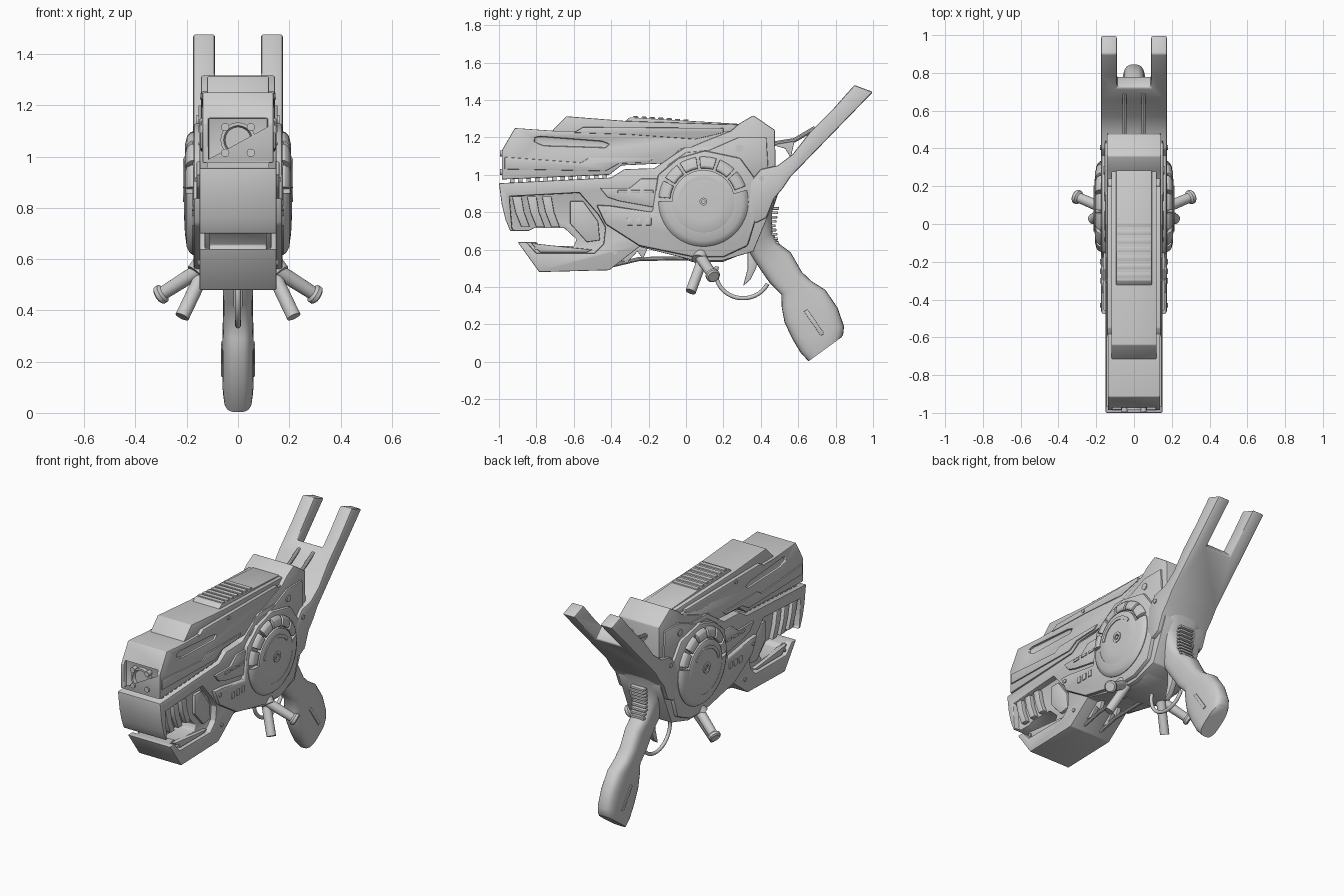
import bpy, bmesh
from math import sin, cos, pi, radians, copysign
from mathutils import Vector


def finish(ob, bevel=0.0, cuts=(), angle=35):
    bpy.ops.object.select_all(action='DESELECT')
    ob.select_set(True)
    bpy.context.view_layer.objects.active = ob
    for c in cuts:
        m = ob.modifiers.new("cut", 'BOOLEAN')
        m.object, m.operation, m.solver = c, 'DIFFERENCE', 'EXACT'
        bpy.ops.object.modifier_apply(modifier=m.name)
        bpy.data.objects.remove(c)
    if bevel:
        m = ob.modifiers.new("bevel", 'BEVEL')
        m.width, m.segments, m.limit_method = bevel, 2, 'ANGLE'
        bpy.ops.object.modifier_apply(modifier=m.name)
    bpy.ops.object.shade_smooth_by_angle(angle=radians(angle))
    return ob


def to_object(bm, name):
    bmesh.ops.recalc_face_normals(bm, faces=bm.faces)
    me = bpy.data.meshes.new(name)
    bm.to_mesh(me)
    bm.free()
    ob = bpy.data.objects.new(name, me)
    bpy.context.collection.objects.link(ob)
    return ob


def grid_skin(bm, rings):
    """Skin closed rings of points, capping both ends."""
    vs = [[bm.verts.new(p) for p in r] for r in rings]
    n = len(vs[0])
    for a, b in zip(vs, vs[1:]):
        for i in range(n):
            bm.faces.new((a[i], a[(i + 1) % n], b[(i + 1) % n], b[i]))
    bm.faces.new(vs[0])
    bm.faces.new(vs[-1])


def plate(name, pts, x0, x1=None, bevel=0.005, cuts=(), raw=False):
    """Side profile (y, z) extruded in x: centred if x1 is None, else mirrored pair."""
    bm = bmesh.new()
    spans = [(-x0, x0)] if x1 is None else [(x0, x1), (-x0, -x1)]
    for a, b in spans:
        grid_skin(bm, [[(x, y, z) for y, z in pts] for x in (a, b)])
    ob = to_object(bm, name)
    if raw:
        ob.hide_render = True
        return ob
    return finish(ob, bevel, cuts)


def rect(y, z, hy, hz):
    return [(y - hy, z - hz), (y + hy, z - hz), (y + hy, z + hz), (y - hy, z + hz)]


def sector(bm, prof, a0, a1, c=(0.093, 0.857), n=40):
    """Lathe a closed (r, x) profile about the x axis, on both sides."""
    for s in (1, -1):
        rings = []
        for i in range(n + 1):
            a = radians(a0 + (a1 - a0) * i / n)
            rings.append([(s * x, c[0] + r * cos(a), c[1] + r * sin(a)) for r, x in prof])
        grid_skin(bm, rings)


def tube(name, stations, n=20, mirror=True):
    """Round bar through (point, radius) stations along a straight or bent path."""
    bm = bmesh.new()
    for s in ((1, -1) if mirror else (1,)):
        P = [Vector((p[0] * s, p[1], p[2])) for p, _ in stations]
        rings = []
        for i, p in enumerate(P):
            d = (P[min(i + 1, len(P) - 1)] - P[max(i - 1, 0)]).normalized()
            u = d.cross(Vector((0.3, 0.9, 0.1)) if abs(d.x) > .8 else Vector((1, 0, 0))).normalized()
            v = d.cross(u)
            r = stations[i][1]
            rings.append([p + r * (cos(2 * pi * k / n) * u + sin(2 * pi * k / n) * v) for k in range(n)])
        grid_skin(bm, rings)
    return finish(to_object(bm, name))


# Upper barrel with side slot and square muzzle recess
slot = plate("slot_cut", [(-.81, 1.2), (-.78, 1.205), (-.45, 1.18), (-.41, 1.165),
                          (-.43, 1.145), (-.76, 1.155), (-.81, 1.175)], .125, .2, raw=True)
muzzle_cut = plate("muzzle_cut", rect(-1.0, 1.065, .04, .085), .115, raw=True)
plate("upper_barrel", [(-.985, .975), (-.985, 1.13), (-.915, 1.25), (-.7, 1.235), (.3, 1.235), (.3, 1.0),
                       (0, 1.0), (-.14, 1.06), (-.345, 1.05), (-.41, 1.0)], .138, cuts=[slot, muzzle_cut])
plate("barrel_ridge", [(-.73, 1.22), (-.64, 1.313), (-.31, 1.287), (.29, 1.268), (.29, 1.2)], .12)
plate("top_rail", [(-.345, 1.27), (-.3, 1.308), (.29, 1.272), (.29, 1.22)], .095)
for i in range(7):
    y = -.27 + i * .045
    plate("rail_slat", rect(y, 1.303 - (y + .3) * .06, .014, .012), .09, bevel=.003)
plate("barrel_side_strip", [(-.97, 1.03), (-.97, 1.095), (-.56, 1.065), (-.52, 1.09), (-.17, 1.09),
                            (-.2, 1.066), (-.36, 1.06), (-.43, 1.02)], .13, .146, .004)
plate("barrel_upper_strip", [(-.6, 1.225), (-.3, 1.215), (.05, 1.19), (.2, 1.225), (.2, 1.25), (-.55, 1.255)],
      .115, .142, .004)
# Muzzle and its bolts
bm = bmesh.new()
rings = [[(r * cos(2 * pi * k / 32), y, 1.065 + r * sin(2 * pi * k / 32)) for k in range(32)]
         for r, y in ((.068, -.94), (.068, -.985), (.056, -.985), (.05, -.965))]
grid_skin(bm, rings)
finish(to_object(bm, "muzzle"))
for z in (1.015, 1.115):
    tube("muzzle_bolt", [((.05, -.94, z), .016), ((.05, -.994, z), .016)], 12)
# Small teeth bridging the gap under the barrel
for i in range(12):
    y = -.93 + i * .045
    plate("gap_tooth", rect(y, .97 + (y + .95) * .05, .012, .02), .12, bevel=0)

# Main frame with open front jaw and recessed cheeks
cheek = plate("cheek_cut", [(-.945, .885), (-.57, .905), (-.47, .79), (-.43, .72), (-.44, .63), (-.49, .58),
                            (-.8, .58), (-.87, .66), (-.93, .71)], .112, .3, raw=True)
plate("main_frame", [(-1, .955), (-.4, .985), (-.33, 1.03), (-.17, 1.035), (0, 1.15), (.3, 1.15), (.46, 1),
                     (.47, .85), (.43, .76), (.36, .59), (.19, .54), (.05, .54), (-.25, .615), (-.41, .49),
                     (-.785, .48), (-.9, .64), (-.8, .64), (-.78, .62), (-.6, .62), (-.585, .655),
                     (-.65, .715), (-.81, .715), (-.84, .7), (-.94, .7), (-.965, .76), (-.985, .84)],
      .15, bevel=.007, cuts=[cheek])
for y in (-.9, -.82, -.74):
    plate("jaw_rib", [(y - .03, .885), (y + .02, .885), (y + .035, .8), (y + .065, .72), (y + .02, .72), (y - .012, .8)],
          .1, .14, .005)
plate("jaw_insert", [(-.83, .635), (-.6, .61), (-.5, .6), (-.53, .585), (-.78, .585)], .1, .135)
plate("jaw_rear_block", [(-.62, .86), (-.55, .86), (-.47, .75), (-.46, .65), (-.53, .64), (-.62, .74)], .1, .13)

# Receiver block behind the rail
plate("receiver", [(-.14, 1.04), (-.03, 1.14), (.03, 1.15), (.1, 1.18), (.24, 1.235), (.285, 1.275), (.36, 1.318),
                   (.475, 1.24), (.48, 1.0), (.3, .85), (0, .85)], .144, bevel=.007)
plate("receiver_panel", [(-.1, 1.05), (0, 1.12), (.12, 1.13), (.28, 1.2), (.43, 1.2), (.44, 1.03), (.3, .9), (0, .9)],
      .14, .155)

# Side housings and plates around the disc
plate("side_housing", [(-.48, .84), (-.43, .735), (-.25, .62), (.04, .56), (.2, .56), (.33, .62), (.37, .75),
                       (.37, .98), (.29, 1.09), (.1, 1.13), (-.04, 1.09), (-.15, 1.0), (-.18, .8), (-.4, .835)],
      .12, .174, .012)
plate("belly_keel", [(-.2, .63), (.03, .535), (.2, .535), (.36, .6), (.36, .68), (-.2, .68)], .125, bevel=.01)
plate("vent_plate", [(-.46, .93), (-.3, .93), (-.24, .98), (-.14, .98), (-.14, .82), (-.36, .86), (-.42, .88)],
      .14, .162)
for i in range(3):
    plate("vent_bar", rect(-.34 + i * .07, .91, .025, .008), .155, .168, .002)
    plate("lower_vent_bar", rect(-.3 + i * .05, .75, .015, .02), .165, .18, .003)

# Big side discs: hub, smooth lower rim, toothed upper rim
bm = bmesh.new()
sector(bm, [(.0, .12), (.232, .12), (.232, .178), (.0, .178)], 0, 359.99, n=64)
sector(bm, [(.02, .15), (.168, .15), (.168, .203), (.16, .207), (.1, .21), (.02, .21)], 0, 359.99, n=64)
sector(bm, [(.165, .15), (.24, .15), (.24, .178), (.23, .19), (.21, .2), (.165, .206)], 180, 375, n=48)
finish(to_object(bm, "side_disc"))
bm = bmesh.new()
for i in range(6):
    sector(bm, [(.178, .15), (.24, .15), (.24, .183), (.225, .198), (.19, .207), (.178, .2)],
           20 + i * 26.5, 42 + i * 26.5, n=8)
finish(to_object(bm, "disc_teeth"), .003)
bm = bmesh.new()
sector(bm, [(.115, .2), (.135, .2), (.135, .214), (.115, .214)], 35, 170)
sector(bm, [(.018, .2), (.034, .2), (.034, .215), (.018, .215)], 0, 359.99)
sector(bm, [(.0, .2), (.011, .2), (.011, .213), (.0, .213)], 0, 359.99)
finish(to_object(bm, "disc_rings"))

# Tilted rear fin with forked end
fork = plate("fork_cut", [(.65, 1.36), (.85, 1.15), (1.2, 1.5), (1.0, 1.7)], .09, raw=True)
plate("rear_fin", [(.9, 1.48), (1.0, 1.443), (.56, .99), (.52, .93), (.47, .87), (.43, .77), (.37, .74), (.33, .8),
                   (.34, .96), (.4, 1.03), (.49, 1.05), (.57, 1.11), (.66, 1.225), (.785, 1.35)],
      .175, bevel=.01, cuts=[fork])
tube("fin_strut", [((.05, .46, 1.165), .012), ((.05, .58, 1.185), .012), ((.05, .69, 1.25), .012)], 10)
plate("fin_brace", [(.46, 1.16), (.58, 1.18), (.56, 1.09), (.53, 1.14)], .04, .06, .003)

# Grip: rounded sections given by front point, back point and half width
bm = bmesh.new()
secs = [(.3, .82, .5, .92, .15), (.3, .7, .46, .8, .12), (.33, .6, .462, .69, .078), (.36, .55, .5, .63, .064),
        (.4, .49, .56, .585, .06), (.445, .425, .62, .48, .058), (.51, .36, .67, .432, .058),
        (.512, .29, .745, .385, .06), (.527, .21, .81, .29, .062), (.57, .12, .845, .19, .062),
        (.612, .05, .84, .145, .06), (.655, .003, .832, .132, .055)]
rings = []
for fy, fz, by, bz, w in secs:
    ring = []
    for k in range(28):
        a = 2 * pi * k / 28
        c, s = (copysign(abs(t) ** .65, t) for t in (cos(a), sin(a)))
        t = .5 + .5 * c
        ring.append((w * s, fy + (by - fy) * t, fz + (bz - fz) * t))
    rings.append(ring)
grid_skin(bm, rings)
finish(to_object(bm, "grip"), angle=50)
plate("grip_panel", [(.63, .27), (.65, .28), (.74, .15), (.72, .14)], .05, .067, .003)
for i in range(9):
    z = .82 - i * .023
    plate("neck_rib", rect(.458 + .02 * abs(i - 4) / 4, z, .02, .007), .05, bevel=.003)

# Trigger and guard
plate("trigger", [(.33, .62), (.39, .6), (.375, .5), (.345, .44), (.305, .405), (.33, .5)], .018)
guard = [((0, .305 + .145 * cos(radians(a)), .475 + .135 * sin(radians(a))), .011) for a in range(165, 336, 10)]
tube("trigger_guard", guard, 12, mirror=False)

# Pegs below the disc: one plain, one flanged per side
tube("plain_peg", [((.12, .1, .58), .028), ((.218, .025, .375), .028)])
a, b = Vector((.13, .07, .57)), Vector((.312, .148, .455))
tube("flanged_peg", [(a.lerp(b, t), r) for t, r in ((0, .03), (.86, .027), (.9, .038), (.97, .038), (1, .03))])
tube("peg_socket", [((.11, .09, .61), .045), ((.165, .07, .545), .04)])

# Underside brace between jaw and belly
tube("belly_brace", [((.06, -.42, .51), .011), ((.06, -.25, .55), .011), ((.06, .08, .555), .011)], 10)
plate("brace_fin", [(-.36, .54), (-.31, .535), (-.26, .59), (-.23, .55), (-.2, .62), (-.3, .62)], .05, .075, .003)

# Round bolts on the sides
for y, z, x, r in ((.285, 1.14, .155, .022), (.405, .98, .175, .014), (-.3, 1.235, .142, .012),
                   (-.43, .8, .174, .012), (-.38, .585, .15, .012), (-.8, .607, .135, .01)):
    tube("side_bolt", [((x - .03, y, z), r), ((x + .006, y, z), r), ((x + .006, y, z), r * .6),
                       ((x + .001, y, z), r * .5)][:2], 16)
